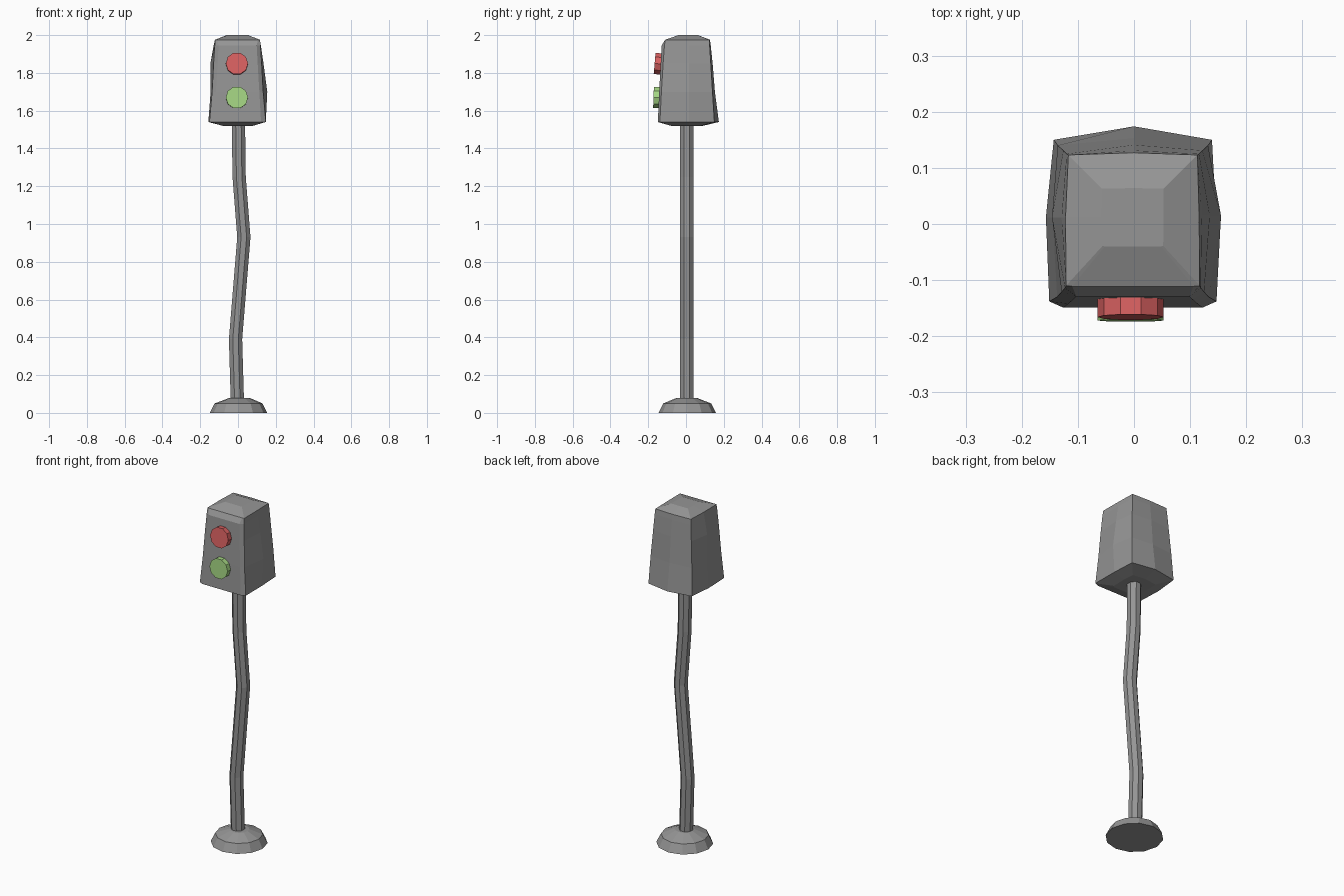
import bpy
import math
from mathutils import Matrix, Vector

if "Cube" in bpy.data.objects:
    bpy.data.objects.remove(bpy.data.objects["Cube"])

DARK_GREY = (0.30, 0.30, 0.30)


def make_object(name, verts, faces, color):
    mesh = bpy.data.meshes.new(name)
    mesh.from_pydata(verts, [], faces)
    obj = bpy.data.objects.new(name, mesh)
    bpy.context.collection.objects.link(obj)
    mat = bpy.data.materials.new(name + "_paint")
    mat.diffuse_color = (*color, 1)
    mat.use_nodes = True
    mat.node_tree.nodes["Principled BSDF"].inputs["Base Color"].default_value = mat.diffuse_color
    mesh.materials.append(mat)
    return obj


def loft(name, rings, color=DARK_GREY):
    """Skin a stack of counter-clockwise rings and cap both ends."""
    n = len(rings[0])
    verts = [v for ring in rings for v in ring]
    faces = [list(range(n))[::-1], list(range(len(verts) - n, len(verts)))]
    for r in range(len(rings) - 1):
        for i in range(n):
            j = (i + 1) % n
            faces.append((r * n + i, r * n + j, (r + 1) * n + j, (r + 1) * n + i))
    return make_object(name, verts, faces, color)


def circle(x, y, z, radius, sides, turn=0.0):
    return [(x + radius * math.cos(turn + math.tau * i / sides),
             y + radius * math.sin(turn + math.tau * i / sides), z) for i in range(sides)]


# Flared foot, slightly lopsided
loft("base", [circle(0.003, 0.007, 0.0, 0.152, 12),
              circle(0.003, 0.006, 0.05, 0.127, 12),
              circle(0.008, 0.004, 0.08, 0.052, 12)])

# Crooked pole
path = [(-0.003, 0.05), (-0.013, 0.39), (0.031, 0.93), (0.006, 1.25), (0.002, 1.56)]
loft("pole", [circle(x, 0.004, z, 0.038, 8, math.pi / 8) for x, z in path])


# Lamp housing: nine-point outline with chamfered front corners and bowed sides
def housing_ring(z, front, side, corner, left, right, back):
    fx, fy = front
    sx, sy = side
    bx, by = corner
    return [Vector(p) for p in (
        (-fx - 0.004, fy, z), (fx, fy, z), (sx, sy, z), (right, 0.015, z), (bx, by, z),
        (0, back, z), (-bx - 0.004, by, z), (left, 0.012, z), (-sx - 0.004, sy, z))]


housing = [
    housing_ring(1.52, (0.07, -0.08), (0.078, -0.07), (0.075, 0.08), -0.08, 0.08, 0.09),
    housing_ring(1.54, (0.122, -0.149), (0.147, -0.138), (0.139, 0.150), -0.157, 0.146, 0.174),
    housing_ring(1.70, (0.113, -0.142), (0.133, -0.130), (0.132, 0.140), -0.145, 0.155, 0.153),
    housing_ring(1.85, (0.104, -0.134), (0.125, -0.121), (0.122, 0.131), -0.146, 0.135, 0.141),
    housing_ring(1.945, (0.099, -0.129), (0.119, -0.114), (0.116, 0.125), -0.129, 0.121, 0.131),
    housing_ring(1.975, (0.106, -0.111), (0.117, -0.110), (0.113, 0.123), -0.122, 0.116, 0.127),
    housing_ring(2.0, (0.048, -0.04), (0.052, -0.039), (0.053, 0.063), -0.059, 0.053, 0.064),
]
loft("housing", housing)


# Round lamps standing proud of the front panel
def lamp(name, z, front_y, tilt, color):
    place = (Matrix.Translation((-0.006, front_y, z))
             @ Matrix.Rotation(math.radians(90 - tilt), 4, 'X'))
    rings = [[place @ Vector(p) for p in circle(0, 0, d, 0.059, 10)]
             for d in (-0.05, 0)]
    loft(name, rings, color)


lamp("red_lamp", 1.85, -0.166, 5, (0.70, 0.12, 0.12))
lamp("green_lamp", 1.67, -0.172, 2, (0.38, 0.68, 0.23))
